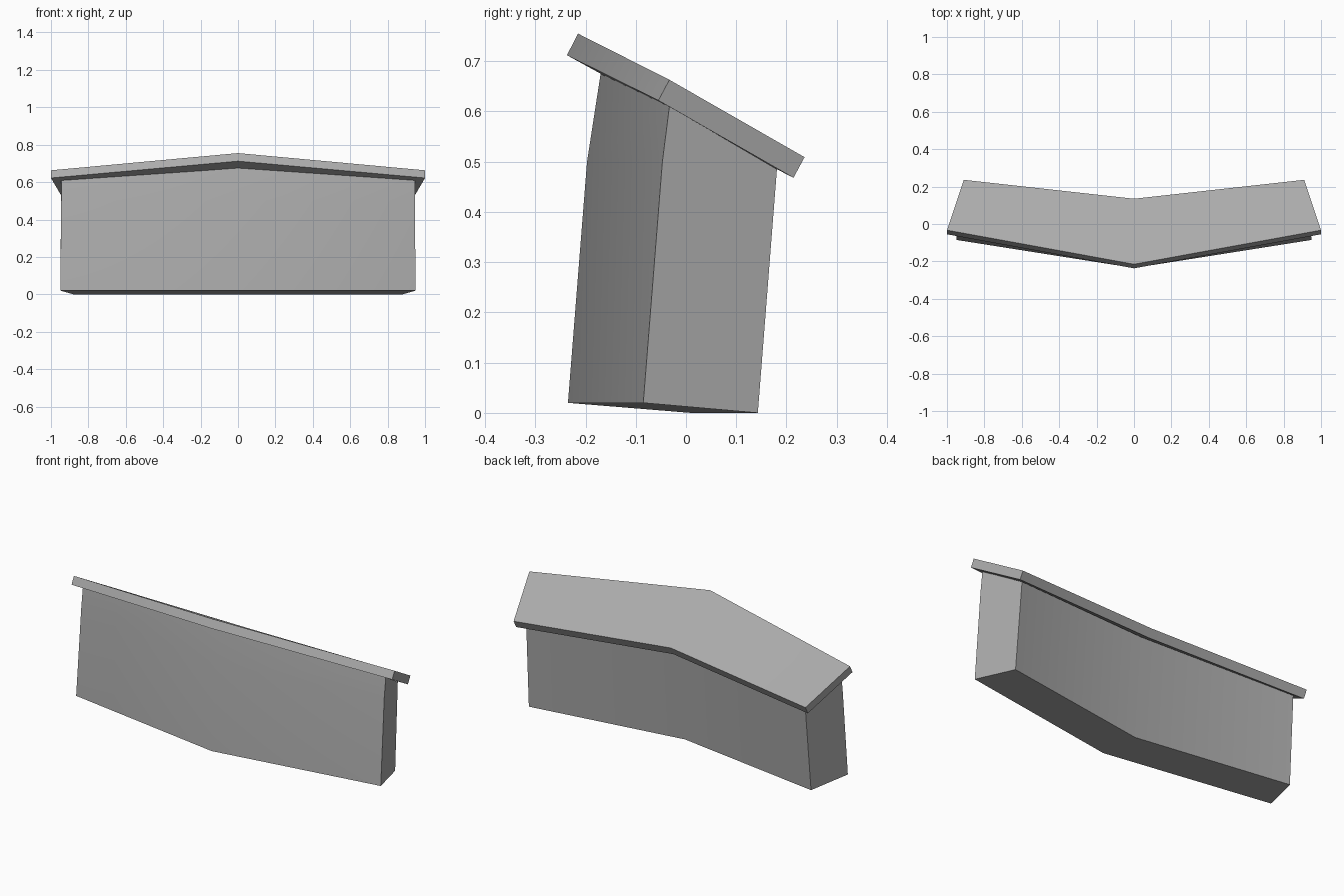
import bpy
import bmesh
import math

cube = bpy.data.objects.get("Cube")
if cube:
    bpy.data.objects.remove(cube, do_unlink=True)

grey = bpy.data.materials.new("Concrete grey")
grey.use_nodes = True
colour = (0.41, 0.41, 0.41, 1)
grey.diffuse_color = colour
grey.node_tree.nodes["Principled BSDF"].inputs["Base Color"].default_value = colour


def bent_block(name, middle, end):
    """Join a centre cross-section to an end section on each side."""
    mirrored = [(-x, y, z) for x, y, z in end]
    bm = bmesh.new()
    rings = [[bm.verts.new(p) for p in ring] for ring in (mirrored, middle, end)]
    n = len(middle)
    for a, b in zip(rings, rings[1:]):
        for i in range(n):
            j = (i + 1) % n
            bm.faces.new((a[i], a[j], b[j], b[i]))
    bm.faces.new(rings[0])
    bm.faces.new(rings[-1])
    bmesh.ops.recalc_face_normals(bm, faces=bm.faces)
    mesh = bpy.data.meshes.new(name)
    bm.to_mesh(mesh)
    bm.free()
    mesh.materials.append(grey)
    obj = bpy.data.objects.new(name, mesh)
    bpy.context.collection.objects.link(obj)
    bpy.ops.object.select_all(action='DESELECT')
    obj.select_set(True)
    bpy.context.view_layer.objects.active = obj
    bpy.ops.object.shade_smooth_by_angle(angle=math.radians(30))
    return obj


# Leaning wall: bottom back, bottom front, front bend, top front, top back
bent_block(
    "wall_body",
    [(0, 0.01, 0), (0, -0.235, 0.02), (0, -0.197, 0.5),
     (0, -0.17, 0.675), (0, 0.055, 0.55)],
    [(0.88, 0.143, 0), (0.95, -0.085, 0.02), (0.945, -0.047, 0.5),
     (0.945, -0.033, 0.61), (0.87, 0.181, 0.485)],
)

# Sloping slab on top: upper front, upper back, lower back, lower front
bent_block(
    "top_slab",
    [(0, -0.215, 0.755), (0, 0.135, 0.563),
     (0, 0.113, 0.52), (0, -0.237, 0.712)],
    [(1, -0.033, 0.663), (0.91, 0.236, 0.509),
     (0.91, 0.214, 0.468), (1, -0.055, 0.622)],
)
